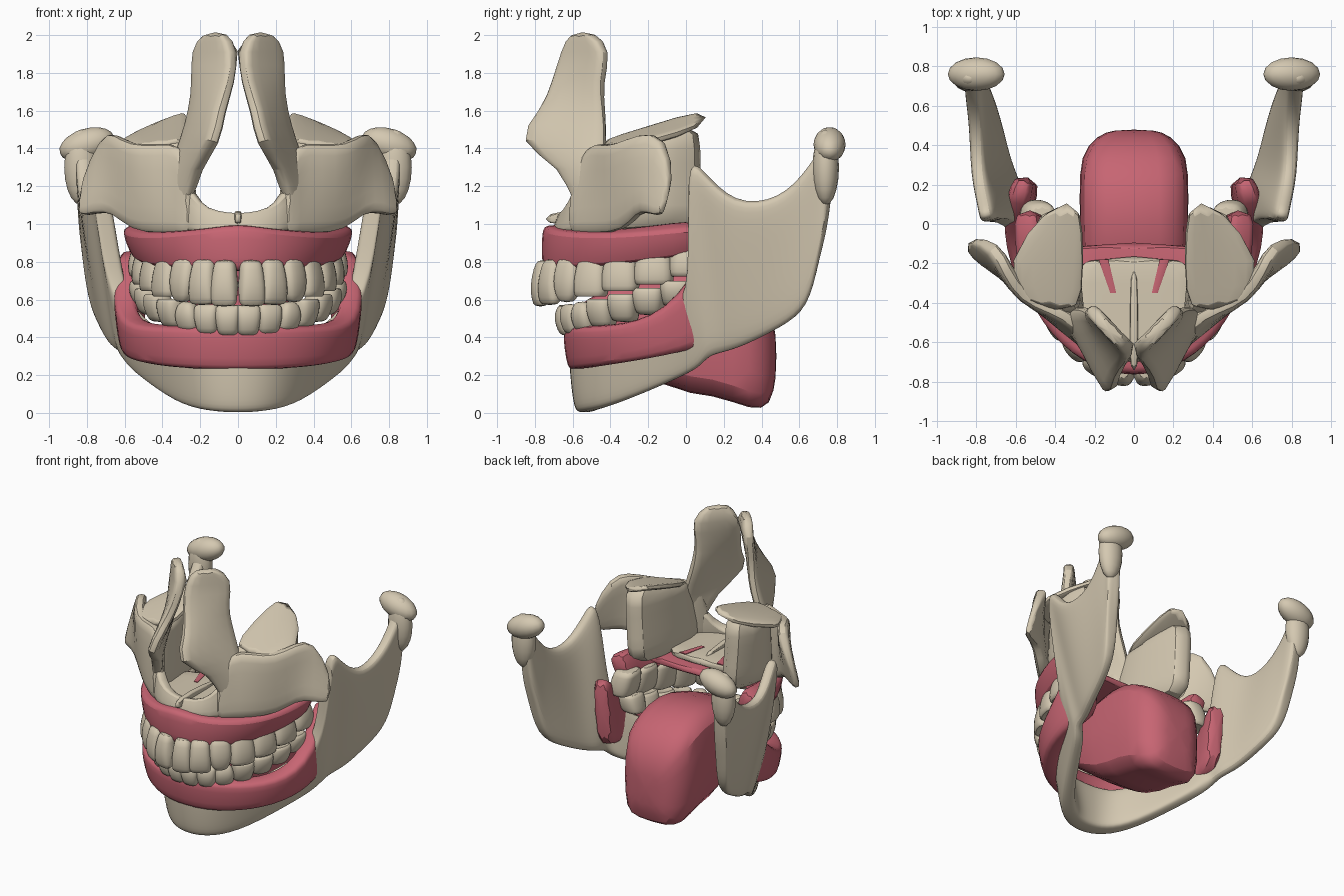
import bpy, bmesh, math
from mathutils import Vector, Matrix

if "Cube" in bpy.data.objects:
    bpy.data.objects.remove(bpy.data.objects["Cube"], do_unlink=True)


def material(name, colour):
    mat = bpy.data.materials.new(name)
    mat.use_nodes = True
    mat.diffuse_color = (*colour, 1)
    shader = mat.node_tree.nodes["Principled BSDF"]
    shader.inputs["Base Color"].default_value = mat.diffuse_color
    return mat


BONE = material("bone ivory", (.66, .58, .44))
GUM = material("gum pink", (.57, .13, .17))


def finish(name, bm, mat, mirror=False, rounding=1):
    """Mirror the mesh, fix its normals and turn it into a smooth object."""
    if mirror:
        geometry = bm.verts[:] + bm.edges[:] + bm.faces[:]
        bmesh.ops.mirror(bm, geom=geometry, axis='X', merge_dist=.002)
    bmesh.ops.recalc_face_normals(bm, faces=bm.faces[:])
    mesh = bpy.data.meshes.new(name)
    bm.to_mesh(mesh)
    bm.free()
    mesh.materials.append(mat)
    obj = bpy.data.objects.new(name, mesh)
    bpy.context.collection.objects.link(obj)
    if rounding:
        modifier = obj.modifiers.new("rounding", 'SUBSURF')
        modifier.levels = modifier.render_levels = rounding
    bpy.ops.object.select_all(action='DESELECT')
    obj.select_set(True)
    bpy.context.view_layer.objects.active = obj
    bpy.ops.object.shade_smooth_by_angle(angle=math.radians(55))


def bridge(bm, rings, open_start=False):
    """Skin a row of equal rings of points and cap the ends."""
    rows = [[bm.verts.new(point) for point in ring] for ring in rings]
    for lower, upper in zip(rows, rows[1:]):
        for i in range(len(lower)):
            bm.faces.new((lower[i - 1], lower[i], upper[i], upper[i - 1]))
    if not open_start:
        bm.faces.new(rows[0])
    bm.faces.new(rows[-1])


# Rounded strip section: position across the strip and share of its thickness
EDGE = [(0, .6), (.07, .95), (.5, 1), (.93, .95), (1, .6)]
SECTION = EDGE + [(across, -share) for across, share in reversed(EDGE)]


def plate(name, stations, mat, thickness=.05, mirror=True, rounding=1):
    """Each station holds a lower point, an upper point and, if it varies,
    half the thickness."""
    lows = [Vector(station[:3]) for station in stations]
    highs = [Vector(station[3:6]) for station in stations]
    middles = [(low + high) / 2 for low, high in zip(lows, highs)]
    at_centre = mirror and middles[0].x == 0
    rings = []
    for i, (low, high) in enumerate(zip(lows, highs)):
        along = middles[min(i + 1, len(middles) - 1)] - middles[max(i - 1, 0)]
        if at_centre and i == 0:
            along = Vector((1, 0, 0))
        half = stations[i][6] if len(stations[i]) > 6 else thickness
        normal = along.cross(high - low).normalized() * half
        rings.append([low.lerp(high, across) + normal * share
                      for across, share in SECTION])
    bm = bmesh.new()
    bridge(bm, rings, at_centre)
    finish(name, bm, mat, mirror, rounding)


def arch(width, depth, angle):
    """Point on the horseshoe curve followed by teeth and gums."""
    return width * math.sin(angle), -depth * math.cos(angle)


# Lower jaw: chin, body, rising branch, hooked front tip and rear neck
plate("lower_jaw", [
    (0, -.53, 0, 0, -.56, .35, .08), (.15, -.5, .01, .15, -.54, .35, .07),
    (.3, -.35, .05, .3, -.45, .35), (.5, 0, .2, .55, -.05, .5),
    (.55, .08, .25, .67, .03, .7), (.6, .12, .3, .75, 0, 1.36),
    (.6, .2, .32, .76, .08, 1.3), (.65, .3, .35, .8, .25, 1.1),
    (.7, .5, .45, .8, .5, 1.13), (.75, .65, .55, .82, .65, 1.3),
    (.78, .7, .8, .82, .74, 1.45), (.81, .75, 1, .82, .8, 1.45)],
    BONE, rounding=2)


# Jaw joints: tilted knobs on upright necks
def knob(name, centre, tilt, radii):
    bm = bmesh.new()
    place = (Matrix.Translation(centre) @ Matrix.Rotation(tilt, 4, 'Y')
             @ Matrix.Diagonal((*radii, 1)))
    bmesh.ops.create_uvsphere(bm, u_segments=16, v_segments=10, radius=1,
                              matrix=place)
    finish(name, bm, BONE, mirror=True, rounding=0)


knob("jaw_joint_knobs", (.8, .76, 1.42), .3, (.15, .085, .085))
knob("jaw_joint_necks", (.83, .74, 1.3), 0, (.09, .07, .2))

# Gums follow the arch; the lower one climbs behind the last tooth
upper_gum, lower_gum = [], []
for i in range(9):
    angle = i * .21
    rise = angle / (math.pi / 2)
    upper_gum.append((*arch(.5, .7, angle), .75 + .1 * rise ** 2,
                      *arch(.56, .7, angle), 1 - .04 * math.sin(angle * 2)))
    angle = i * .25
    rise = angle / (math.pi / 2)
    lower_gum.append((*arch(.57, .57, angle), .23 + .1 * rise ** 2,
                      *arch(.61, .6, angle), min(.46 + .2 * rise ** 6, .9)))
plate("upper_gum", upper_gum, GUM, .07)
plate("lower_gum", lower_gum, GUM, .065)


def roof(name, widest, height, last_angle, mat):
    """Flat layer of the mouth roof, filling the upper arch."""
    rows = []
    for i in range(6):
        x, y = arch(.5, .72, .3 + (last_angle - .3) * i / 5)
        x = min(x, widest)
        rows.append((-x, y, height, x, y, height))
    plate(name, rows, mat, .03, mirror=False)


roof("palate_lining", .5, .95, 1.45, GUM)
roof("palate_bone", .3, 1, 1.35, BONE)
plate("palate_slits", [(.13, -.18, 1.03, .18, -.18, 1.03),
                       (.09, -.35, 1.03, .12, -.35, 1.03)],
      GUM, .004, rounding=0)
plate("nasal_spine", [(0, -.75, 1, 0, -.75, 1.05), (0, -.6, 1, 0, -.6, 1.08),
                      (0, -.2, 1, 0, -.2, 1.04)], BONE, .02, mirror=False)

# Tongue with its deep root: depth, underside, top and half width
plate("tongue", [(0, y, low, 0, y, high, half) for y, low, high, half in [
    (-.6, .5, .55, .1), (-.45, .4, .65, .25), (-.1, .1, .8, .28),
    (.15, .1, .8, .28), (.35, .01, .7, .28), (.45, .03, .55, .19),
    (.48, .2, .4, .1)]], GUM, mirror=False)

# Upper jaw blocks behind the cheeks, rising toward the back
OUTLINE = [(.22, -.58), (.4, -.48), (.55, -.2), (.45, .1), (.3, .1), (.26, -.3)]
rings = []
for level in range(4):
    lean = 1.05 - level * .06
    rings.append([(x + level * .01, y * lean, .95 + level * .15)
                  for x, y in OUTLINE])
rings.append([(x, y, z + .15 + y * .25) for x, y, z in rings[-1]])
bm = bmesh.new()
bridge(bm, rings)
finish("upper_jaw_blocks", bm, BONE, mirror=True)

# Rim under the nose opening
plate("nasal_rim", [(0, -.67, .95, 0, -.64, 1.05), (.1, -.67, .95, .1, -.63, 1.06),
                    (.2, -.63, .95, .2, -.6, 1.1), (.3, -.55, .95, .27, -.55, 1.25)],
      BONE, .04)

# Tall bones beside the nose opening: height, front edge, back edge
plate("nose_side_bones", [(*front, z, *back, z) for z, front, back in [
    (1.1, (.25, -.6), (.36, -.48)), (1.3, (.22, -.64), (.34, -.44)),
    (1.43, (.11, -.92), (.29, -.42)), (1.6, (.09, -.76), (.24, -.43)),
    (1.75, (.03, -.7), (.23, -.45)), (1.92, (.01, -.65), (.24, -.4)),
    (2.02, (.07, -.6), (.17, -.5))]], BONE, .04)

# Face walls running into the cheek bones, and the floor of the eye sockets
plate("cheek_bones", [
    (.22, -.62, .95, .25, -.6, 1.25), (.3, -.56, .95, .28, -.5, 1.43),
    (.42, -.46, .95, .42, -.43, 1.42), (.55, -.32, .96, .56, -.38, 1.42),
    (.65, -.25, 1.06, .65, -.24, 1.48), (.75, -.2, 1.06, .7, -.11, 1.48),
    (.86, -.12, 1.03, .83, -.07, 1.22, .02)], BONE, .045)
plate("eye_socket_floor", [
    (.27, -.48, 1.42, .55, -.42, 1.4), (.25, -.2, 1.5, .68, -.2, 1.42),
    (.27, .12, 1.61, .4, .12, 1.53)], BONE, .025)


def tooth_ring(centre, along, out, width, depth):
    """Rounded square outline of one slice of a tooth."""
    ring = []
    for k in range(12):
        turn = math.tau * k / 12
        c, s = math.cos(turn), math.sin(turn)
        ring.append(centre + along * math.copysign(abs(c) ** .7, c) * width / 2
                    + out * math.copysign(abs(s) ** .7, s) * depth / 2)
    return ring


def teeth(name, width, depth, start, step, gum, edge, climb):
    """Seven teeth a side: blade-like in front, then pointed, then broad."""
    bm = bmesh.new()
    for i in range(7):
        angle = start + step * i
        rise = (angle / (math.pi / 2)) ** 2
        spot = Vector((*arch(width, depth, angle), 0))
        along = Vector((width * math.cos(angle), depth * math.sin(angle), 0))
        size = along.length * step * 1.3
        along.normalize()
        out = along.cross(Vector((0, 0, 1)))
        bottom, top = gum + climb * rise, edge + .15 * rise
        narrowing = .6 if i == 2 else .15
        thinning = .7 if i < 3 else .35
        rings = []
        for t in (-.1, .1, .5, .85, 1):
            spot.z = bottom + (top - bottom) * t
            neck = 1 - .25 * (1 - t) ** 2
            rings.append(tooth_ring(
                spot - out * .03 * (1 - t) ** 2, along, out,
                size * (neck - narrowing * max(t, 0) ** 4),
                (.13 + .06 * rise) * (neck + .1 - thinning * max(t, 0) ** 3)))
        if i > 2:
            spot.z = bottom + (top - bottom) * .88
            rings.append(tooth_ring(spot, along, out, size * .3, .04))
        bridge(bm, rings)
    finish(name, bm, BONE, mirror=True)


teeth("upper_teeth", .5, .78, .15, .24, .79, .56, .1)
teeth("lower_teeth", .5, .65, .11, .23, .42, .57, .17)
